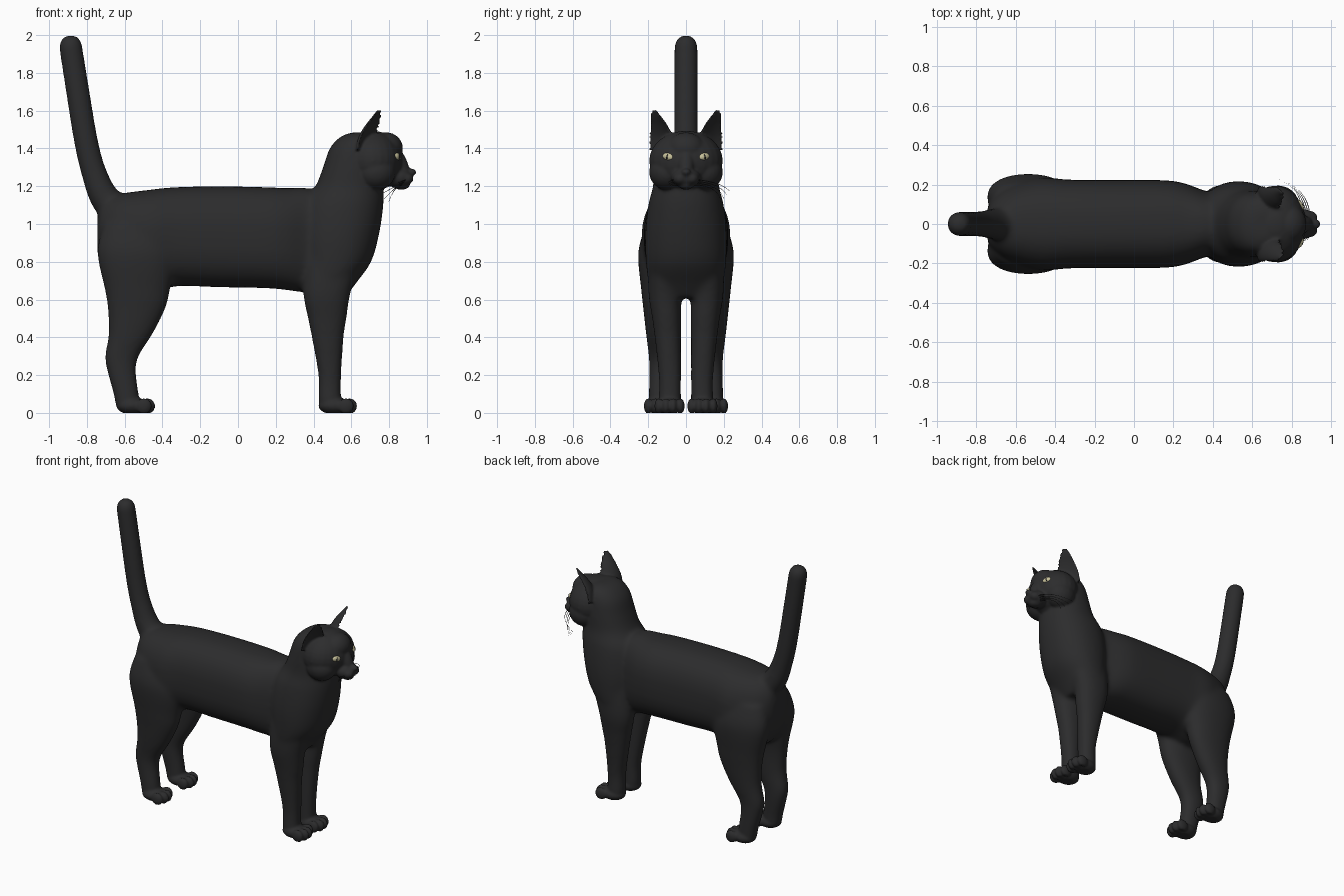
import bpy, bmesh, math
from mathutils import Vector, Matrix

if "Cube" in bpy.data.objects:
    bpy.data.objects.remove(bpy.data.objects["Cube"])


def material(name, rgb):
    m = bpy.data.materials.new(name)
    m.diffuse_color = (*rgb, 1)
    m.use_nodes = True
    m.node_tree.nodes["Principled BSDF"].inputs["Base Color"].default_value = m.diffuse_color
    return m


BLACK = material("black fur", (0.025, 0.025, 0.026))
EYE = material("pale yellow eye", (0.58, 0.54, 0.33))


def smooth_keys(keys, n=5):
    """Catmull-Rom interpolation of section tuples."""
    out = []
    for i in range(len(keys) - 1):
        a, b = keys[max(i - 1, 0)], keys[i]
        c, d = keys[i + 1], keys[min(i + 2, len(keys) - 1)]
        for k in range(n):
            t = k / n
            out.append([0.5 * (2 * q + (r - p) * t + (2 * p - 5 * q + 4 * r - s) * t * t
                               + (3 * q - p - 3 * r + s) * t ** 3)
                        for p, q, r, s in zip(a, b, c, d)])
    return out + [list(keys[-1])]


def skin(bm, rings):
    """Closed tube through rings of points."""
    vs = [[bm.verts.new(p) for p in r] for r in rings]
    n = len(vs[0])
    for a, b in zip(vs, vs[1:]):
        for i in range(n):
            bm.faces.new((a[i], a[(i + 1) % n], b[(i + 1) % n], b[i]))
    bm.faces.new(vs[0][::-1])
    bm.faces.new(vs[-1])


def ring(c, u, v, e=2.0, n=32):
    pts = []
    for i in range(n):
        a = 2 * math.pi * i / n
        ca, sa = math.cos(a), math.sin(a)
        pts.append(Vector(c) + Vector(u) * math.copysign(abs(ca) ** (2 / e), ca)
                   + Vector(v) * math.copysign(abs(sa) ** (2 / e), sa))
    return pts


def upright(bm, keys, side=1):
    """Loft of level ellipses: z, x min, x max, y centre, y radius."""
    skin(bm, [ring(((a + b) / 2, y * side, z), ((b - a) / 2, 0, 0), (0, r, 0), 2.2)
              for z, a, b, y, r in smooth_keys(keys)])


def ball(bm, c, r, rot=None):
    m = Matrix.Translation(c) @ (rot or Matrix()) @ Matrix.Diagonal((*r, 1))
    bmesh.ops.create_uvsphere(bm, u_segments=24, v_segments=16, radius=1, matrix=m)


def finish(name, bm, mat):
    bmesh.ops.recalc_face_normals(bm, faces=bm.faces)
    me = bpy.data.meshes.new(name)
    bm.to_mesh(me)
    bm.free()
    me.materials.append(mat)
    for p in me.polygons:
        p.use_smooth = True
    ob = bpy.data.objects.new(name, me)
    bpy.context.collection.objects.link(ob)
    return ob


def fuse(bm, voxel, steps):
    """Merge overlapping parts into one soft skin and return it as a bmesh."""
    ob = finish("blend", bm, BLACK)
    m = ob.modifiers.new("merge", 'REMESH')
    m.mode, m.voxel_size = 'VOXEL', voxel
    s = ob.modifiers.new("soften", 'SMOOTH')
    s.factor, s.iterations = 0.5, steps
    dg = bpy.context.evaluated_depsgraph_get()
    me = bpy.data.meshes.new_from_object(ob.evaluated_get(dg))
    out = bmesh.new()
    out.from_mesh(me)
    bpy.data.objects.remove(ob)
    bpy.data.meshes.remove(me)
    return out


bm = bmesh.new()

# torso: x, z min, z max, y radius
torso = [(-.745, .86, 1.02, .07), (-.72, .76, 1.10, .125), (-.64, .66, 1.155, .19),
         (-.48, .63, 1.18, .235), (-.33, .67, 1.195, .225), (-.1, .665, 1.2, .223),
         (.15, .66, 1.195, .222), (.26, .65, 1.19, .205), (.37, .64, 1.19, .165),
         (.5, .68, 1.15, .14)]
skin(bm, [ring((x, 0, (a + b) / 2), (0, r, 0), (0, 0, (b - a) / 2), 2.5)
          for x, a, b, r in smooth_keys(torso)])

# chest and neck
upright(bm, [(.61, .38, .57, 0, .16), (.68, .34, .62, 0, .195), (.8, .33, .705, 0, .213),
             (.95, .32, .748, 0, .216), (1.1, .34, .77, 0, .2), (1.2, .41, .77, 0, .175),
             (1.3, .45, .77, 0, .168), (1.4, .485, .76, 0, .155), (1.46, .54, .74, 0, .125),
             (1.485, .6, .72, 0, .07)])

# legs
for s in (1, -1):
    upright(bm, [(.9, .37, .68, .11, .09), (.65, .345, .6, .112, .088), (.5, .37, .575, .102, .077),
                 (.4, .39, .56, .096, .07), (.2, .425, .547, .085, .06),
                 (.08, .425, .547, .085, .06), (.02, .43, .56, .085, .06)], s)
    upright(bm, [(1.0, -.71, -.42, .12, .09), (.85, -.745, -.33, .138, .115), (.65, -.705, -.36, .142, .095),
                 (.55, -.69, -.385, .143, .083), (.42, -.685, -.45, .14, .072),
                 (.3, -.705, -.525, .135, .062), (.22, -.692, -.54, .135, .06),
                 (.1, -.66, -.525, .14, .057), (.02, -.645, -.52, .14, .057)], s)

# tail: x, z, radius
path = smooth_keys([(-.58, 1.02, .1), (-.7, 1.13, .08), (-.765, 1.28, .067), (-.805, 1.44, .064),
                    (-.845, 1.68, .063), (-.886, 1.94, .062)])
rings = []
for i, (x, z, r) in enumerate(path):
    p, q = path[max(i - 1, 0)], path[min(i + 1, len(path) - 1)]
    d = Vector((q[0] - p[0], 0, q[1] - p[1])).normalized()
    rings.append(ring((x, 0, z), (d.z * r, 0, -d.x * r), (0, r, 0)))
skin(bm, rings)
ball(bm, (-.886, 0, 1.941), (.062, .062, .062))

bm = fuse(bm, .012, 16)

# head, bridge, muzzle, nose and chin
ball(bm, (.715, 0, 1.335), (.157, .195, .158))
ball(bm, (.785, 0, 1.4), (.088, .1, .085))
ball(bm, (.855, 0, 1.325), (.04, .042, .1), Matrix.Rotation(math.radians(-24), 4, 'Y'))
ball(bm, (.85, 0, 1.245), (.075, .078, .055))
ball(bm, (.918, 0, 1.274), (.026, .026, .02))
ball(bm, (.865, 0, 1.207), (.045, .04, .026))
for s in (1, -1):
    ball(bm, (.73, .1 * s, 1.275), (.105, .095, .095))   # cheek
    ball(bm, (.886, .032 * s, 1.24), (.044, .036, .033))  # whisker pad
    # cupped ear: x, y, z, half width, depth
    t = math.radians(35)
    u, back = Vector((-math.sin(t), s * math.cos(t), 0)), Vector((-math.cos(t), -s * math.sin(t), 0))
    ear = [(.685, .135, 1.39, .082, .05), (.7, .139, 1.46, .075, .056), (.722, .15, 1.52, .058, .046),
           (.745, .166, 1.57, .037, .032), (.755, .174, 1.605, .016, .018)]
    rings = []
    for x, y, z, w, d in smooth_keys(ear):
        c, pts = Vector((x, y * s, z)), []
        for i in range(24):
            a = 2 * math.pi * i / 24
            k = math.sin(a) if i <= 12 else -.4 * math.sin(a) - .0001
            pts.append(c + u * w * math.cos(a) + back * d * k)
        rings.append(pts)
    skin(bm, rings)
    # paws with four toes each
    for x, y in ((.51, .087), (-.56, .143)):
        ball(bm, (x, y * s, .038), (.085, .07, .046))
        for k in (-1.5, -.5, .5, 1.5):
            ball(bm, (x + .082 - .009 * k * k, (y + k * .038) * s, .036), (.042, .023, .042))

bm = fuse(bm, .0088, 3)
for v in bm.verts:
    v.co.z = max(v.co.z, 0)
finish("cat_body", bm, BLACK)

# eyes with slit pupils
for s, side in ((1, "left"), (-1, "right")):
    rot = Matrix.Rotation(math.radians(26 * s), 4, 'Z') @ Matrix.Rotation(math.radians(10 * s), 4, 'X')
    c = Vector((.838, .093 * s, 1.356))
    bm = bmesh.new()
    ball(bm, c, (.019, .033, .021), rot)
    finish(side + "_eye", bm, EYE)
    bm = bmesh.new()
    ball(bm, c + rot @ Vector((.017, 0, 0)), (.004, .004, .015), rot)
    finish(side + "_pupil", bm, BLACK)

# whiskers on the left cheek, short stubs on the right
bm = bmesh.new()
for s, reach in ((1, 1), (-1, .25)):
    for k in range(4):
        a = Vector((.89 - .008 * k, .05 * s, 1.235 - .009 * k))
        b = Vector((-.01 - .01 * k, .13 * s, -.01)) * reach
        e = Vector((-.16 + .03 * k, (.18 - .015 * k) * s, -.06 - .012 * k)) * reach
        rings = []
        for i in range(9):
            t = i / 8
            p = a + 2 * t * (1 - t) * b + t * t * e
            r = .0032 * (1 - .7 * t)
            rings.append(ring(p, (r * .7, -r * .7 * s * (t - .4), 0), (0, 0, r), 2, 6))
        skin(bm, rings)
finish("whiskers", bm, BLACK)
